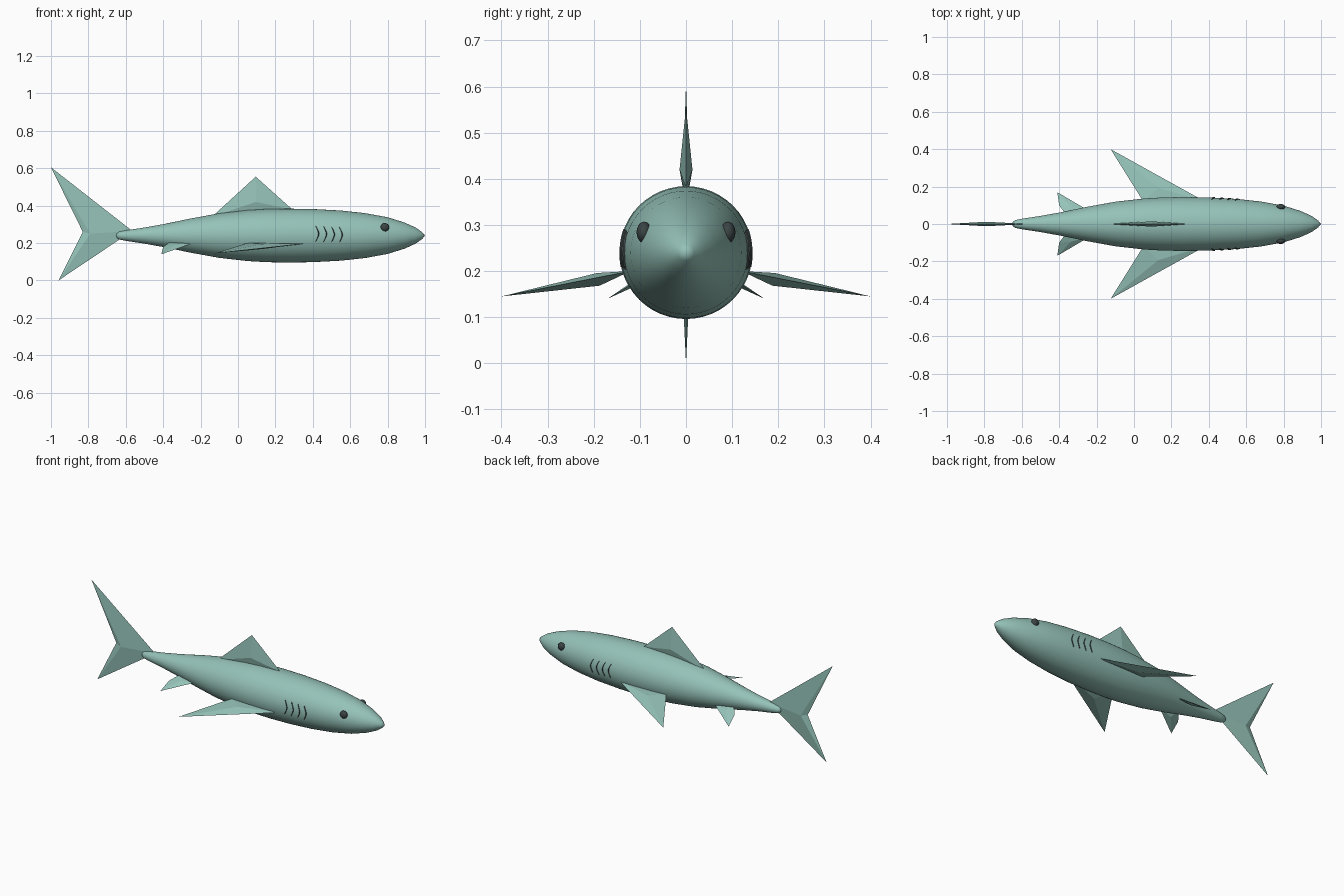
import bpy, bmesh, math
from mathutils import Vector

cube = bpy.data.objects.get("Cube")
if cube:
    bpy.data.objects.remove(cube)

AXIS_Z = 0.24


def make_material(name, rgb):
    mat = bpy.data.materials.new(name)
    mat.use_nodes = True
    color = (*rgb, 1)
    mat.diffuse_color = color
    mat.node_tree.nodes["Principled BSDF"].inputs["Base Color"].default_value = color
    return mat


skin = make_material("sea green skin", (0.30, 0.54, 0.48))
dark = make_material("charcoal", (0.045, 0.058, 0.058))


def add_object(name, bm, mat, smooth=False):
    bmesh.ops.recalc_face_normals(bm, faces=bm.faces)
    for f in bm.faces:
        f.smooth = smooth
    mesh = bpy.data.meshes.new(name)
    bm.to_mesh(mesh)
    bm.free()
    mesh.materials.append(mat)
    obj = bpy.data.objects.new(name, mesh)
    bpy.context.collection.objects.link(obj)
    return obj


def fin(name, outline, ridge, normal, thickness):
    """Low-poly fin: an outline fanned to a raised ridge point on each side."""
    bm = bmesh.new()
    rim = [bm.verts.new(p) for p in outline]
    offset = Vector(normal).normalized() * thickness
    for sign in (1, -1):
        peak = bm.verts.new(Vector(ridge) + offset * sign)
        for a, b in zip(rim, rim[1:] + rim[:1]):
            bm.faces.new((a, b, peak))
    return add_object(name, bm, skin)


# Body: smooth spindle turned around the long axis
PROFILE = [(-0.652, 0), (-0.648, 0.012), (-0.635, 0.021), (-0.6, 0.028),
           (-0.5, 0.043), (-0.4, 0.061), (-0.25, 0.092), (-0.1, 0.119),
           (0.05, 0.136), (0.15, 0.142), (0.27, 0.144), (0.4, 0.142),
           (0.55, 0.134), (0.68, 0.12), (0.8, 0.098), (0.89, 0.07),
           (0.95, 0.043), (0.985, 0.018), (1.0, 0)]


def body_radius(x):
    for (x0, r0), (x1, r1) in zip(PROFILE, PROFILE[1:]):
        if x0 <= x <= x1:
            return r0 + (r1 - r0) * (x - x0) / (x1 - x0)
    return 0


bm = bmesh.new()
line = [bm.verts.new((x, 0, AXIS_Z + r)) for x, r in PROFILE]
edges = [bm.edges.new(pair) for pair in zip(line, line[1:])]
bmesh.ops.spin(bm, geom=line + edges, cent=(0, 0, AXIS_Z), axis=(1, 0, 0),
               angle=math.tau, steps=48)
bmesh.ops.remove_doubles(bm, verts=bm.verts, dist=0.0005)
add_object("body", bm, skin, smooth=True)

# Tail and back fins lie in the middle plane
fin("tail_fin", [(-0.565, 0, 0.265), (-1, 0, 0.605), (-0.83, 0, 0.26), (-0.96, 0, 0.0)],
    (-0.79, 0, 0.25), (0, 1, 0), 0.012)
fin("dorsal_fin", [(-0.14, 0, 0.34), (0.095, 0, 0.555), (0.29, 0, 0.38), (0.1, 0, 0.36)],
    (0.095, 0, 0.42), (0, 1, 0), 0.014)

for side, s in (("left", 1), ("right", -1)):
    # Swept side fins
    fin(side + "_pectoral_fin",
        [(0.38, s * 0.12, 0.2), (-0.125, s * 0.4, 0.145), (0.05, s * 0.12, 0.2)],
        (0.13, s * 0.19, 0.182), (0, s * 0.2, 1), 0.014)
    fin(side + "_pelvic_fin",
        [(-0.24, s * 0.07, 0.2), (-0.41, s * 0.17, 0.14), (-0.4, s * 0.1, 0.18),
         (-0.36, s * 0.045, 0.21)],
        (-0.335, s * 0.09, 0.185), (0, s * 0.55, 1), 0.008)

# Eyes and gill slits, on the -y and +y flanks
for side, s in (("far", 1), ("near", -1)):
    bm = bmesh.new()
    bmesh.ops.create_uvsphere(bm, u_segments=24, v_segments=14, radius=0.023)
    bmesh.ops.scale(bm, vec=(1, 0.7, 1), verts=bm.verts)
    bmesh.ops.translate(bm, vec=(0.785, s * 0.091, 0.284), verts=bm.verts)
    add_object(side + "_eye", bm, dark, smooth=True)

    for i in range(4):
        bm = bmesh.new()
        rows = []
        for k in range(9):
            t = k / 4 - 1
            bend = 0.016 * (1 - abs(t) ** 1.4)
            z = 0.25 + 0.041 * t - 0.002 * i
            half = 0.0015 + 0.0025 * (1 - abs(t))
            row = []
            for dx, lift in ((-half, -0.002), (0, 0.004), (half, -0.002)):
                x = 0.416 + 0.042 * i + bend + dx
                r = body_radius(x) + lift
                row.append(bm.verts.new((x, s * math.sqrt(r * r - (z - AXIS_Z) ** 2), z)))
            rows.append(row)
        for a, b in zip(rows, rows[1:]):
            for j in range(2):
                bm.faces.new((a[j], a[j + 1], b[j + 1], b[j]))
        add_object(f"{side}_gill_slit_{i + 1}", bm, dark)
